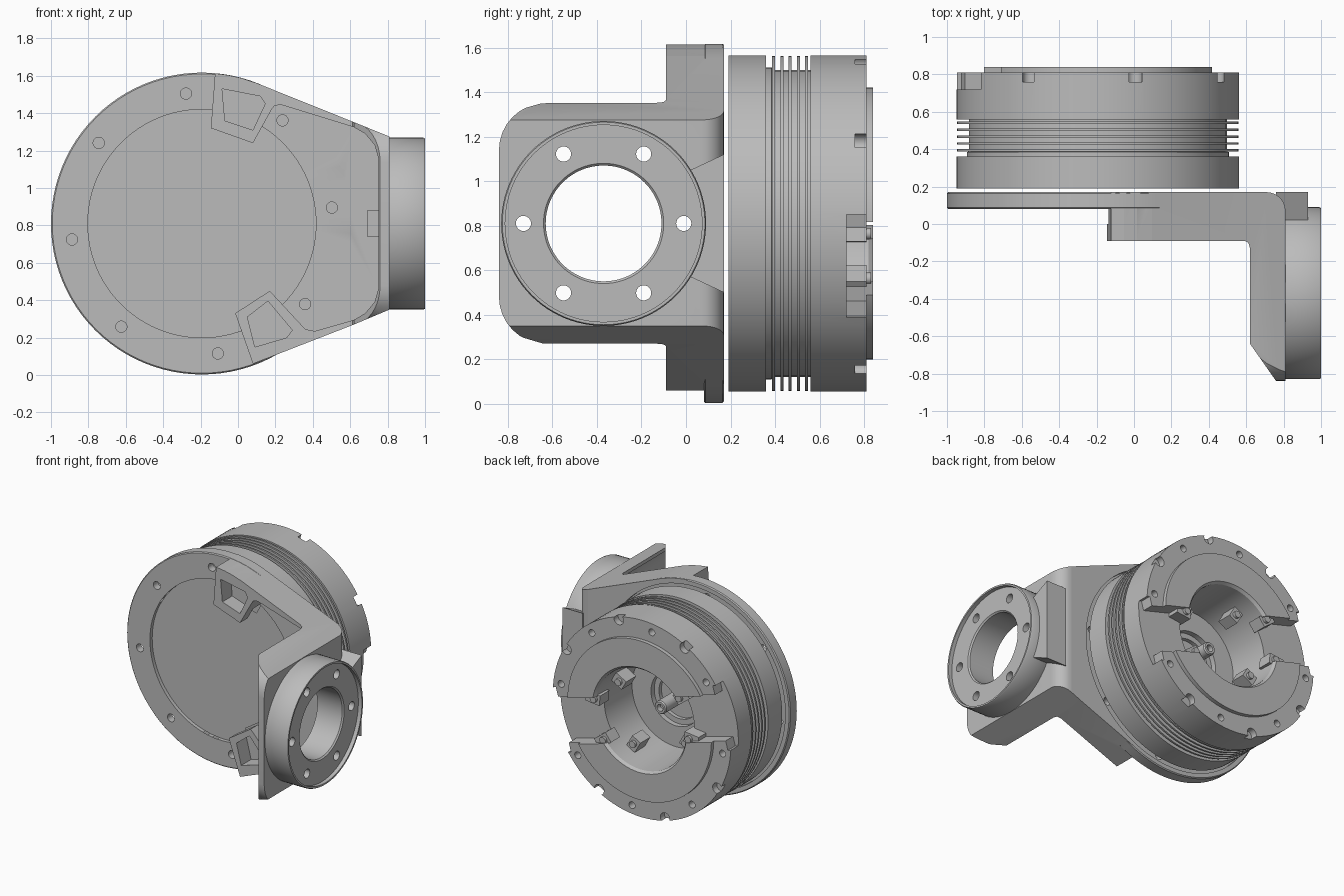
import bpy, bmesh, math
from mathutils import Vector, Matrix

if "Cube" in bpy.data.objects:
    bpy.data.objects.remove(bpy.data.objects["Cube"], do_unlink=True)

grey = bpy.data.materials.new("machined_grey")
grey.use_nodes = True
grey.diffuse_color = (0.5, 0.5, 0.5, 1)
grey.node_tree.nodes["Principled BSDF"].inputs["Base Color"].default_value = (0.5, 0.5, 0.5, 1)

AXIS_X, AXIS_Z = -0.193, 0.81     # main rotation axis, parallel to y
FLANGE_Y = -0.37                  # flange axis, parallel to x


def finish(name, bm):
    bmesh.ops.recalc_face_normals(bm, faces=bm.faces[:])
    mesh = bpy.data.meshes.new(name)
    bm.to_mesh(mesh)
    bm.free()
    mesh.materials.append(grey)
    obj = bpy.data.objects.new(name, mesh)
    bpy.context.collection.objects.link(obj)
    return obj


def prism(name, axis, pts, lo, hi):
    """Extrude a polygon along an axis."""
    place = {"x": lambda a, b, t: (t, a, b),
             "y": lambda a, b, t: (a, t, b),
             "z": lambda a, b, t: (a, b, t)}[axis]
    bm = bmesh.new()
    face = bm.faces.new([bm.verts.new(place(a, b, lo)) for a, b in pts])
    new = bmesh.ops.extrude_face_region(bm, geom=[face])["geom"]
    shift = Vector(place(0, 0, hi - lo))
    bmesh.ops.translate(bm, vec=shift, verts=[v for v in new if isinstance(v, bmesh.types.BMVert)])
    return finish(name, bm)


def circle(a, b, r, n=24):
    return [(a + r * math.cos(math.tau * i / n), b + r * math.sin(math.tau * i / n)) for i in range(n)]


def box(name, a, b):
    return prism(name, "z", [(a[0], a[1]), (b[0], a[1]), (b[0], b[1]), (a[0], b[1])], a[2], b[2])


def lathe(name, axis, profile, centre, steps=96):
    """Turn (radius, height) points around x or y."""
    bm = bmesh.new()
    vec = Vector((1, 0, 0)) if axis == "x" else Vector((0, 1, 0))
    verts = [bm.verts.new((h, 0, r) if axis == "x" else (r, h, 0)) for r, h in profile]
    edges = [bm.edges.new((u, v)) for u, v in zip(verts, verts[1:])]
    bmesh.ops.spin(bm, geom=verts + edges, cent=(0, 0, 0), axis=vec, angle=math.tau, steps=steps)
    bmesh.ops.remove_doubles(bm, verts=bm.verts[:], dist=0.0002)
    bmesh.ops.translate(bm, vec=Vector(centre), verts=bm.verts[:])
    return finish(name, bm)


def boolean(obj, other, op="DIFFERENCE"):
    mod = obj.modifiers.new("cut", "BOOLEAN")
    mod.operation, mod.solver, mod.object = op, "EXACT", other
    bpy.context.view_layer.objects.active = obj
    bpy.ops.object.modifier_apply(modifier=mod.name)
    bpy.data.objects.remove(other, do_unlink=True)


def polar(radius, degrees):
    a = math.radians(degrees)
    return AXIS_X + radius * math.cos(a), AXIS_Z + radius * math.sin(a)


def around_axis(degrees):
    """Place a part at an angle around the main axis."""
    return Matrix.Translation((AXIS_X, 0, AXIS_Z)) @ Matrix.Rotation(math.radians(-degrees), 4, "Y")


def corner(ca, cb, r, sa, sb):
    """Outline of the waste left outside a rounded corner."""
    arc = [(ca + sa * r * math.cos(t * math.pi / 16), cb + sb * r * math.sin(t * math.pi / 16)) for t in range(9)]
    return arc + [(ca, cb + sb * (r + .2)), (ca + sa * (r + .2), cb + sb * (r + .2)), (ca + sa * (r + .2), cb)]


# Bracket: thin-walled L-shaped channel, its top edge following the plate's rim
rim = [polar(.806, a) for a in (85, 80, 75, 69)]
outline = rim + [(.62, 1.352), (.81, 1.275), (.81, .35), (.62, .27), (.08, .06), (-.015, .33), (-.145, 1.32)]
bracket = prism("bracket", "y", outline, -.84, .17)
pocket = [(-.5, 1.32), (-.145, 1.32), (.08, 1.24), (.18, 1.42), (.195, 1.44), (.23, 1.445), (.62, 1.325),
          (.68, 1.29), (.73, 1.23), (.75, 1.16), (.75, .46), (.73, .39), (.68, .33), (.62, .295),
          (.41, .235), (.36, .245), (.17, .45), (-.015, .33), (-.5, .33)]
boolean(bracket, prism("pocket", "y", pocket, -1, .08))
front_waste = [(-1, -.09), (.59, -.09), (.612, -.10), (.62, -.13), (.62, -.64), (.76, -.84), (.76, -1), (-1, -1)]
boolean(bracket, prism("front_waste", "z", front_waste, -1, 3))
for cz, side in ((1.14, 1), (.48, -1)):
    boolean(bracket, prism("arm_corner", "x", corner(-.63, cz, .21, -1, side), .5, 1))
boolean(bracket, prism("outer_corner", "z", corner(.71, .07, .1, 1, 1), -1, 3))

# Round mounting plate, sunken on the front and inside a lip on the back
plate = lathe("plate", "y", [(0, .08), (.80, .08), (.807, .087), (.807, .163), (.80, .17), (0, .17)],
              (AXIS_X, 0, AXIS_Z))
boolean(bracket, plate, "UNION")
boolean(bracket, prism("sunken_face", "y", circle(AXIS_X, AXIS_Z, .61, 96), .0, .108))
boolean(bracket, prism("sunken_back", "y", circle(AXIS_X, AXIS_Z, .768, 96), .138, .3))

# Corner pads with recesses, each holding a low raised step
pads = [rim + [(.20, 1.50), (.18, 1.42), (.08, 1.24), (-.145, 1.32)],
        [(.08, .06), (-.015, .33), (.17, .45), (.31, .27), (.33, .16)]]
recesses = [[(-.085, 1.53), (-.07, 1.36), (.08, 1.31), (.145, 1.45), (.12, 1.49)],
            [(.09, .15), (.05, .31), (.16, .395), (.29, .24), (.26, .20)]]
for pts, hole in zip(pads, recesses):
    boolean(bracket, prism("pad", "y", pts, -.09, .125), "UNION")
    boolean(bracket, prism("pad_recess", "y", hole, -.3, .03))

# Plate screw holes
for i in range(8):
    boolean(bracket, prism("screw_hole", "y", circle(*polar(.70, 7 + 45 * i), .03), .0, .3))

# Flange on the arm, with its bore and bolt holes through the arm
flange = lathe("flange", "x", [(.26, .80), (.455, .80), (.46, .81), (.46, .99), (.455, 1), (.442, 1),
                              (.442, .97), (.27, .97), (.26, .96), (.26, .80)], (0, FLANGE_Y, AXIS_Z))
boolean(bracket, prism("bore", "x", circle(FLANGE_Y, AXIS_Z, .26, 96), .6, 1.2))
for part in (bracket, flange):
    for i in range(6):
        a = i * math.pi / 3
        hole = circle(FLANGE_Y + .36 * math.cos(a), AXIS_Z + .36 * math.sin(a), .034)
        boolean(part, prism("bolt_hole", "x", hole, .6, 1.2))

# Cable guard behind the flange, and the stop inside the channel
guard = prism("cable_guard", "x", [(.02, 1.05), (.17, 1.12), (.17, .50), (.02, .57)], .76, .93)
boolean(guard, prism("guard_clearance", "x", circle(FLANGE_Y, AXIS_Z, .44, 64), .5, 1.2))
stop = box("channel_stop", (.69, .03, .74), (.76, .10, .88))

# Drum with bellows fins, raised rear face and deep central bore
profile = [(0, .19), (.755, .19), (.755, .36), (.70, .36), (.70, .385)]
for i in range(5):
    y = .387 + i * .037
    profile += [(.69, y), (.752, y), (.752, y + .013), (.69, y + .013)]
profile += [(.69, .56), (.755, .56), (.755, .81), (.61, .81), (.61, .84), (.40, .84), (.385, .82),
            (.37, .40), (.21, .40), (.21, .36), (.17, .36), (.17, .33), (0, .33)]
drum = lathe("drum", "y", profile, (AXIS_X, 0, AXIS_Z))

# Cross channel over the rear face, widened at both ends of the rim
TILT = -15.5
channel = box("cross_channel", (-1, .72, -.17), (1, 1, .17))
channel.data.transform(around_axis(TILT))
boolean(drum, channel)
for flip in (0, 180):
    step = box("rim_step", (.69, .72, -.24), (1, 1, .24))
    step.data.transform(around_axis(TILT + flip))
    boolean(drum, step)

# Rim scallops and rear screw holes
for i in range(8):
    angle = TILT + 45 * i
    if i % 4:
        boolean(drum, prism("scallop", "y", circle(*polar(.735, angle), .04), .76, .95))
    boolean(drum, prism("rear_hole", "y", circle(*polar(.69, angle + 22.5), .026), .72, .95))


# Clamp lugs: small blocks with a screw head
def lug(name, radius, angle, y0, y1):
    block = box(name, (radius - .06, y0, -.04), (radius + .06, y1, .04))
    head = prism("screw", "y", circle(radius - .015, 0, .026, 16), y1 - .01, y1 + .02)
    for o in (block, head):
        o.data.transform(around_axis(angle))
    boolean(block, head, "UNION")
    return block


lugs = [lug("bore_lug", .34, TILT + 45 + 90 * i, .56, .68) for i in range(4)]
lugs += [lug("channel_lug", .42, TILT + s, .70, .81) for s in (22, -22, 158, 202)]

# Central post with a socket, rising from the bottom of the bore
post = lathe("centre_post", "y", [(0, .32), (.05, .32), (.05, .58), (.043, .59), (.026, .59), (.026, .55), (0, .55)],
             (AXIS_X, 0, AXIS_Z), 24)

for obj in [bracket, flange, guard, stop, drum, post] + lugs:
    bpy.ops.object.select_all(action="DESELECT")
    obj.select_set(True)
    bpy.context.view_layer.objects.active = obj
    bpy.ops.object.shade_smooth_by_angle(angle=math.radians(30))
